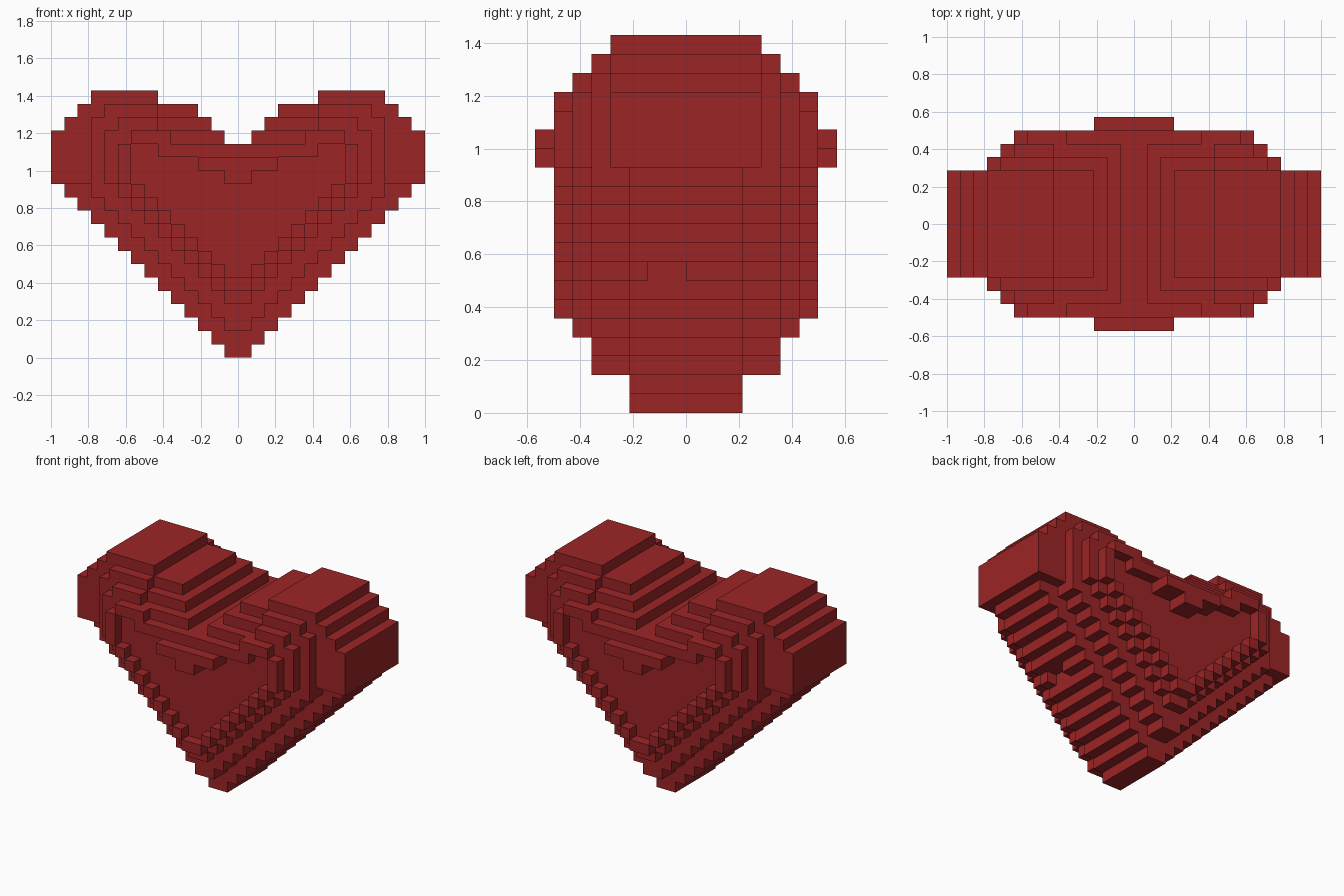
import bpy, bmesh, math

cube = bpy.data.objects.get("Cube")
if cube:
    bpy.data.objects.remove(cube, do_unlink=True)

V = 1 / 14          # block size: 28 blocks wide, 20 high

# Each slice gives the span (inner, outer) of |x| in blocks for a row k
OUTER_TOP = {16: (1, 14), 17: (2, 13), 18: (3, 12), 19: (6, 11)}


def core(k):                      # full heart outline
    return OUTER_TOP.get(k, (0, min(k + 1, 14)))


def shoulder(k):                  # wide lobes, inset lower stairs
    return core(k) if k >= 13 else (0, k - 1)


def step_1(k):
    return {16: (1, 11), 17: (2, 11), 18: (6, 10), 19: (0, 0)}.get(k, (0, min(k - 1, 11)))


def step_2(k):
    return {16: (1, 10), 17: (6, 9), 18: (0, 0), 19: (0, 0)}.get(k, (0, min(k - 3, 10)))


def rim(k):                       # raised border around the sunken panel
    if k > 16:
        return (0, 0)
    top = {13: (8, 9), 14: (8, 9), 15: (0, 9), 16: (5, 8)}
    return top.get(k, (k - 5, k - 4) if k >= 5 else (0, 0))


SLICES = [(0, 3, core), (3, 4, shoulder), (4, 5, step_1), (5, 6, step_2), (6, 7, rim)]

cells = set()


def add(i, j, k):
    """Add a block mirrored left to right and front to back."""
    for x in (i, -1 - i):
        for y in (j, -1 - j):
            cells.add((x, y, k))


for start, end, span in SLICES:
    for k in range(20):
        lo, hi = span(k)
        for i in range(lo, hi):
            for j in range(start, end):
                add(i, j, k)

# Open the rim at the outer corners of the panel
for i in (6, 7):
    for x in (i, -1 - i):
        for y in (6, -7):
            cells.discard((x, y, 15))

# Protruding centre drop under the upper rim
for i, k in ((0, 14), (1, 14), (2, 14), (0, 13)):
    for j in (6, 7):
        add(i, j, k)

# Small notch in the left lower stairs
for j in (-2, -1):
    cells.discard((7, j, 7))

# Outer skin of the blocks
bm = bmesh.new()
verts = {}


def vert(p):
    if p not in verts:
        verts[p] = bm.verts.new([c * V for c in p])
    return verts[p]


for cell in sorted(cells):
    for axis in range(3):
        for side in (0, 1):
            near = list(cell)
            near[axis] += 2 * side - 1
            if tuple(near) in cells:
                continue
            u, w = (axis + 1) % 3, (axis + 2) % 3
            ring = []
            for a, b in ((0, 0), (1, 0), (1, 1), (0, 1)):
                p = list(cell)
                p[axis] += side
                p[u] += a
                p[w] += b
                ring.append(vert(tuple(p)))
            bm.faces.new(ring if side else ring[::-1])

# Merge flat areas into large faces
bmesh.ops.dissolve_limit(bm, angle_limit=math.radians(1), verts=bm.verts[:], edges=bm.edges[:])

mesh = bpy.data.meshes.new("heart")
bm.to_mesh(mesh)
bm.free()
heart = bpy.data.objects.new("heart", mesh)
bpy.context.collection.objects.link(heart)

# Single deep red material
red = bpy.data.materials.new("deep_red")
red.use_nodes = True
colour = (0.33, 0.018, 0.019, 1)
red.diffuse_color = colour
red.node_tree.nodes["Principled BSDF"].inputs["Base Color"].default_value = colour
mesh.materials.append(red)
